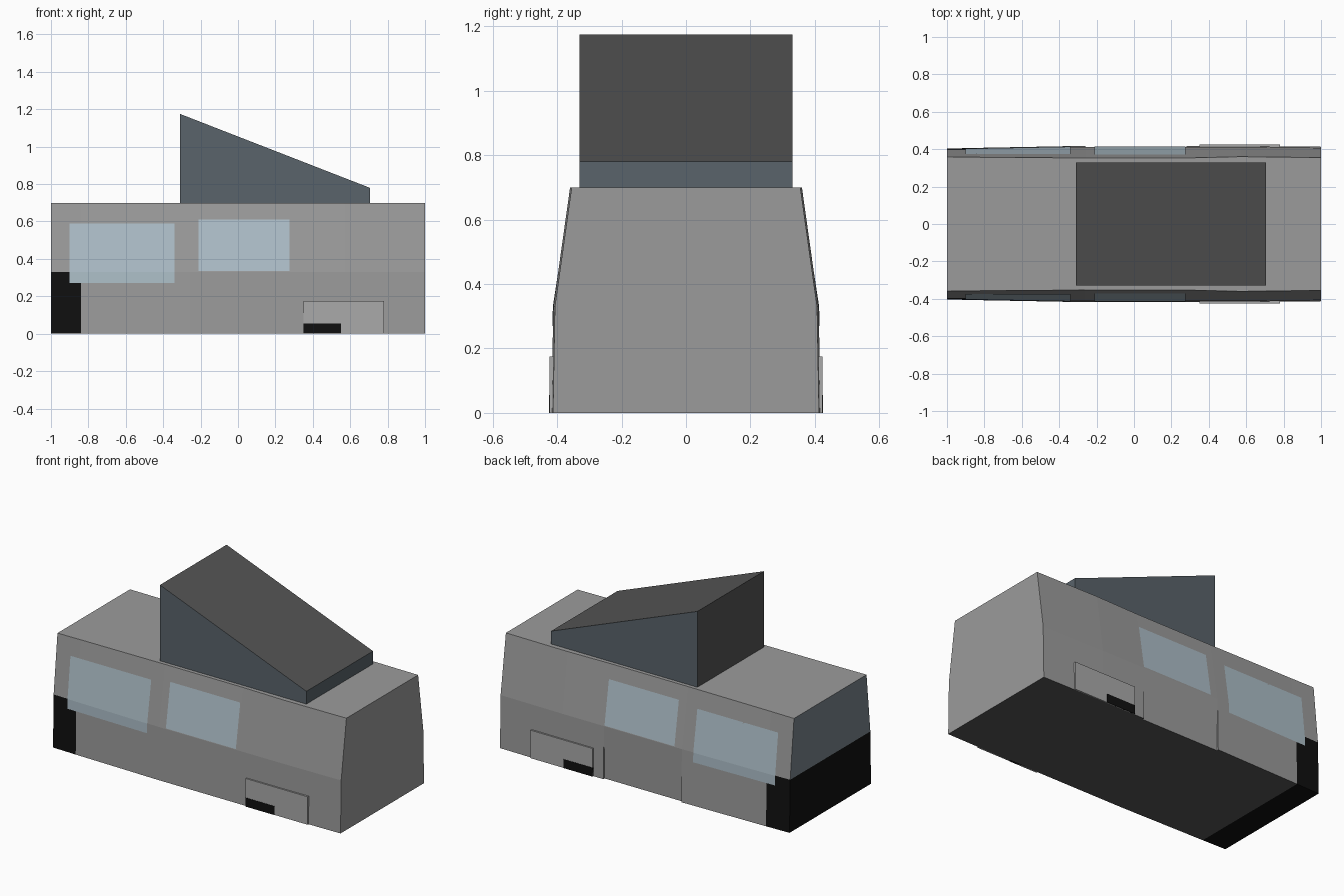
import bpy, bmesh

if "Cube" in bpy.data.objects:
    bpy.data.objects.remove(bpy.data.objects["Cube"])

LEVELS = (0.0, 0.33, 0.70)
# x, then body half width at each level
STATIONS = [(-1.0, .403, .397, .359), (-0.84, .407, .401, .357),
            (-0.26, .418, .412, .353), (0.28, .418, .412, .353),
            (0.57, .418, .412, .360), (1.0, .413, .407, .355)]
RECESS = 0.012


def material(name, r, g, b):
    m = bpy.data.materials.new(name)
    m.diffuse_color = (r, g, b, 1)
    m.use_nodes = True
    m.node_tree.nodes["Principled BSDF"].inputs["Base Color"].default_value = m.diffuse_color
    return m


GREY = material("body_grey", .33, .33, .33)
BLACK = material("black", .005, .005, .005)
DARK = material("dark_grey", .09, .09, .09)
GLASS = material("window_blue", .42, .52, .58)
SCREEN = material("screen_blue", .19, .23, .26)
SLATE = material("slate", .10, .125, .145)
LIGHT = material("light_grey", .40, .40, .40)


def finish(name, bm, mats):
    me = bpy.data.meshes.new(name)
    bm.to_mesh(me)
    bm.free()
    for m in mats:
        me.materials.append(m)
    ob = bpy.data.objects.new(name, me)
    bpy.context.collection.objects.link(ob)
    return ob


def half_width(x, z):
    """Body half width at a point on the side."""
    for a, b in zip(STATIONS, STATIONS[1:]):
        if a[0] <= x <= b[0]:
            t = (x - a[0]) / (b[0] - a[0])
            w = [p + (q - p) * t for p, q in zip(a[1:], b[1:])]
    i = 0 if z <= LEVELS[1] else 1
    return w[i] + (w[i + 1] - w[i]) * (z - LEVELS[i]) / (LEVELS[i + 1] - LEVELS[i])


def box(name, x0, x1, y0, y1, z0, z1, mat):
    bm = bmesh.new()
    bmesh.ops.create_cube(bm, size=1)
    for v in bm.verts:
        v.co = (x1 if v.co.x > 0 else x0, y1 if v.co.y > 0 else y0,
                z1 if v.co.z > 0 else z0)
    return finish(name, bm, [mat])


# Body shell: lofted sections, with a shallow door recess on the back side
def build_body():
    sections = []
    for x, *w in STATIONS:
        inset = (w[0] - RECESS, w[1], w[2])
        if x == -0.26:
            sections += [(x, w, w), (x, w, inset)]
        elif x == 0.28:
            sections += [(x, w, inset), (x, w, w)]
        else:
            sections.append((x, w, w))
    bm = bmesh.new()
    rings = []
    for x, front, back in sections:
        ring = [bm.verts.new((x, -w, z)) for w, z in zip(front, LEVELS)]
        ring += [bm.verts.new((x, w, z)) for w, z in reversed(list(zip(back, LEVELS)))]
        rings.append(ring)
    for k, (a, b) in enumerate(zip(rings, rings[1:])):
        for i in range(6):
            j = (i + 1) % 6
            f = bm.faces.new((a[i], b[i], b[j], a[j]))
            if i == 5:
                f.material_index = 1 if k == 0 else 2
            elif k == 0 and i in (0, 4):
                f.material_index = 1
    # Nose: dark lower half, glazed upper half; plain tail
    r = rings[0]
    bm.faces.new((r[0], r[1], r[4], r[5])).material_index = 1
    bm.faces.new((r[1], r[2], r[3], r[4])).material_index = 3
    r = rings[-1]
    bm.faces.new((r[0], r[1], r[4], r[5]))
    bm.faces.new((r[1], r[2], r[3], r[4]))
    bmesh.ops.remove_doubles(bm, verts=bm.verts, dist=1e-5)
    bmesh.ops.recalc_face_normals(bm, faces=bm.faces)
    finish("body", bm, [GREY, BLACK, DARK, SCREEN])


# Window panes following the side surface
def window(name, x0, x1, z0, z1, side):
    bm = bmesh.new()
    rows = [z0] + ([LEVELS[1]] if z0 < LEVELS[1] < z1 else []) + [z1]
    grid = [[bm.verts.new((x, side * (half_width(x, z) + 0.003), z)) for x in (x0, x1)]
            for z in rows]
    for a, b in zip(grid, grid[1:]):
        q = (a[0], a[1], b[1], b[0])
        bm.faces.new(q if side < 0 else q[::-1])
    finish(name, bm, [GLASS])


# Sloped roof wedge
def build_wedge():
    bm = bmesh.new()
    prof = [(-0.31, 0.70), (0.705, 0.70), (0.705, 0.78), (-0.31, 1.175)]
    base = bm.faces.new([bm.verts.new((x, -0.33, z)) for x, z in prof])
    ext = bmesh.ops.extrude_face_region(bm, geom=[base], use_keep_orig=True)
    for v in ext["geom"]:
        if isinstance(v, bmesh.types.BMVert):
            v.co.y = 0.33
    bmesh.ops.recalc_face_normals(bm, faces=bm.faces)
    for f in bm.faces:
        c = f.calc_center_median()
        f.material_index = 1 if c.x < -0.3 or (abs(c.y) < .1 and c.z > .9) else 0
    finish("roof_wedge", bm, [SLATE, DARK])


build_body()
build_wedge()
for label, s in (("front", -1), ("back", 1)):
    window(label + "_large_window", -0.90, -0.34, 0.27, 0.59, s)
    window(label + "_small_window", -0.21, 0.275, 0.335, 0.61, s)
    # Wheel cover panel and its dark corner
    ys = sorted((s * 0.40, s * 0.424))
    box(label + "_wheel_cover", 0.35, 0.78, *ys, 0.0, 0.175, LIGHT)
    ys = sorted((s * 0.41, s * 0.426))
    box(label + "_wheel_shadow", 0.35, 0.55, *ys, 0.0, 0.055, BLACK)
